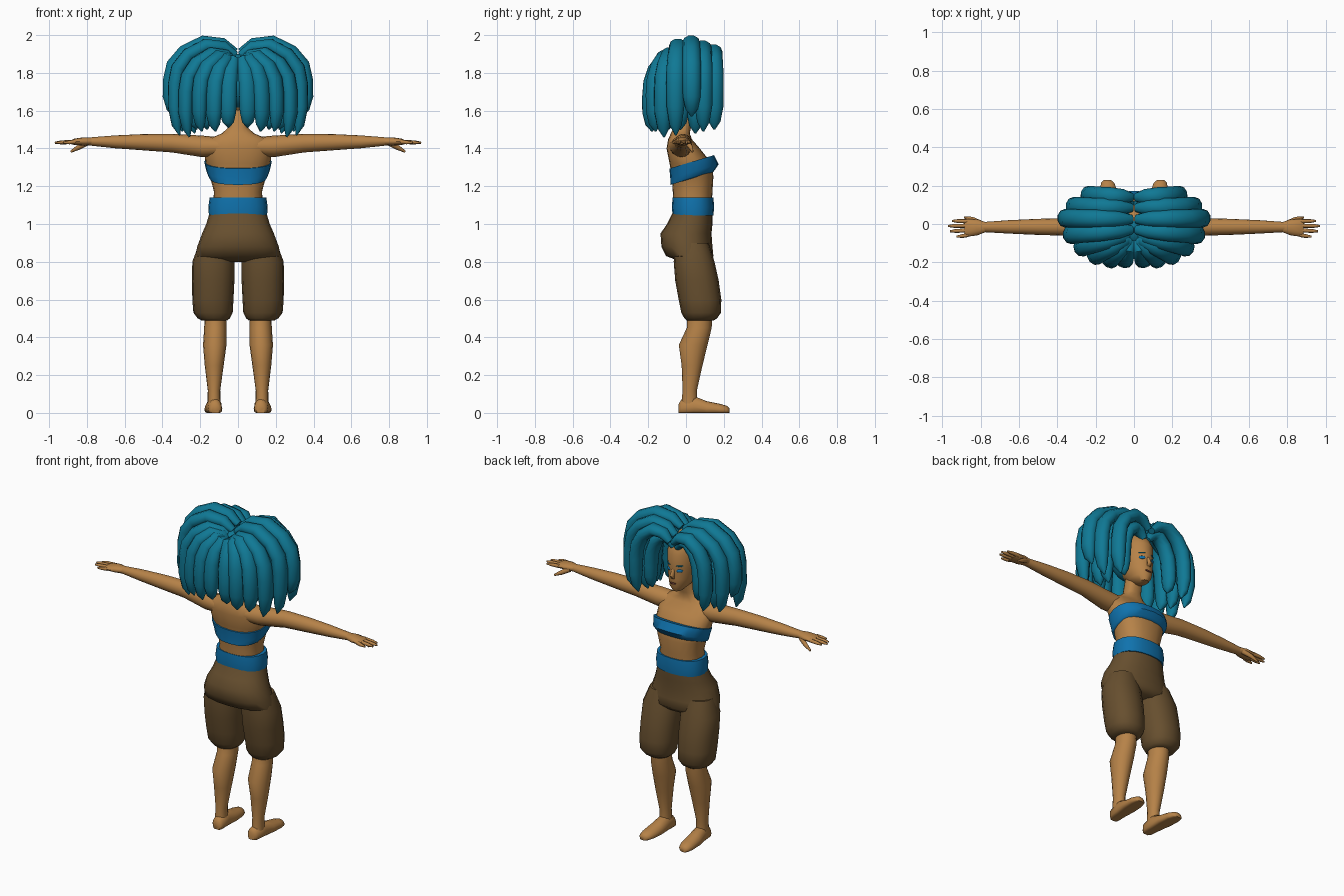
import bpy
import bmesh
import math
from mathutils import Vector

if "Cube" in bpy.data.objects:
    bpy.data.objects.remove(bpy.data.objects["Cube"], do_unlink=True)


def make_material(name, color):
    mat = bpy.data.materials.new(name)
    mat.use_nodes = True
    mat.diffuse_color = (*color, 1)
    mat.node_tree.nodes["Principled BSDF"].inputs["Base Color"].default_value = (*color, 1)
    return mat


skin = make_material("warm_skin", (0.47, 0.225, 0.065))
hair = make_material("teal_hair", (0.005, 0.19, 0.30))
cloth = make_material("blue_cloth", (0.005, 0.17, 0.42))
brown = make_material("brown_fabric", (0.135, 0.078, 0.028))
lips = make_material("dark_lips", (0.10, 0.03, 0.02))


def finish(name, bm, mat, mirror=False, angle=55):
    """Turn a bmesh into a smooth shaded object, mirrored over x if wanted."""
    bmesh.ops.recalc_face_normals(bm, faces=bm.faces)
    mesh = bpy.data.meshes.new(name)
    bm.to_mesh(mesh)
    bm.free()
    mesh.materials.append(mat)
    obj = bpy.data.objects.new(name, mesh)
    bpy.context.collection.objects.link(obj)
    bpy.ops.object.select_all(action="DESELECT")
    obj.select_set(True)
    bpy.context.view_layer.objects.active = obj
    bpy.ops.object.shade_smooth_by_angle(angle=math.radians(angle))
    if mirror:
        modifier = obj.modifiers.new("Mirror", "MIRROR")
        modifier.use_mirror_merge = False
    return obj


def tube(name, rings, mat, side, axis=None, mirror=False, sides=16,
         power=1.0, slope=0.0, floor=None):
    """Skin elliptical rings (x, y, z, side radius, other radius)."""
    bm = bmesh.new()
    loops = []
    centres = [Vector(r[:3]) for r in rings]
    for i, ring in enumerate(rings):
        before = centres[max(i - 1, 0)]
        after = centres[min(i + 1, len(rings) - 1)]
        along = Vector(axis) if axis else (after - before).normalized()
        u = Vector(side)
        u = (u - along * u.dot(along)).normalized()
        v = along.cross(u)
        loop = []
        for k in range(sides):
            a = math.tau * k / sides
            c, s = math.cos(a), math.sin(a)
            c = math.copysign(abs(c) ** power, c)
            s = math.copysign(abs(s) ** power, s)
            p = centres[i] + u * c * ring[3] + v * s * ring[4]
            p.z += slope * p.y
            if floor is not None:
                p.z = max(p.z, floor)
            loop.append(bm.verts.new(p))
        loops.append(loop)
    for low, high in zip(loops, loops[1:]):
        for k in range(sides):
            j = (k + 1) % sides
            bm.faces.new((low[k], low[j], high[j], high[k]))
    bm.faces.new(loops[0])
    bm.faces.new(loops[-1])
    return finish(name, bm, mat, mirror)


X, Y, Z = (1, 0, 0), (0, 1, 0), (0, 0, 1)


def upright(name, profile, mat, **options):
    """Centred body part from rows of (z, y centre, x radius, y radius)."""
    rings = [(0, y, z, rx, ry) for z, y, rx, ry in profile]
    return tube(name, rings, mat, X, axis=Z, sides=20, **options)


def plate(name, mat, centre, size, turn=0.0, mirror=False):
    """Thin oval laid on the face."""
    bm = bmesh.new()
    bmesh.ops.create_uvsphere(bm, u_segments=12, v_segments=8, radius=1)
    c, s = math.cos(turn), math.sin(turn)
    for v in bm.verts:
        x, y, z = (a * b for a, b in zip(v.co, size))
        v.co = Vector((x * c + y * s, y * c - x * s, z)) + Vector(centre)
    finish(name, bm, mat, mirror)


# Torso, neck and head
upright("torso", [
    (1.08, .035, .135, .10), (1.17, .035, .127, .105), (1.25, .035, .148, .11),
    (1.32, .025, .172, .112), (1.40, -.015, .178, .088), (1.45, -.032, .155, .062),
    (1.48, -.03, .085, .05), (1.51, -.02, .052, .046), (1.61, 0, .046, .046)],
    skin, power=.85)
upright("head", [
    (1.55, .075, .028, .04), (1.58, .05, .056, .08), (1.63, .03, .075, .10),
    (1.70, .015, .085, .115), (1.78, .01, .09, .118), (1.85, 0, .07, .095),
    (1.89, 0, .03, .04)], skin)

# Facial features
tube("nose", [(0, .12, 1.70, .008, .006), (0, .138, 1.655, .014, .014),
              (0, .13, 1.635, .012, .006)], skin, X, axis=Z, sides=8)
plate("eye", cloth, (.037, .116, 1.685), (.019, .006, .010), turn=.6, mirror=True)
plate("eyebrow", hair, (.038, .115, 1.716), (.022, .006, .004), turn=.6, mirror=True)
plate("mouth", lips, (0, .128, 1.603), (.022, .006, .006))

# Chest wrap, sash and hips
upright("chest_wrap", [
    (1.232, .03, .148, .113), (1.24, .035, .156, .118), (1.265, .045, .167, .128),
    (1.32, .03, .179, .118)], cloth, power=.85, slope=.3)
upright("waist_sash", [
    (1.045, .037, .154, .108), (1.09, .037, .157, .112), (1.14, .037, .15, .108)],
    cloth, power=.85)
upright("shorts_hips", [
    (1.06, .035, .15, .105), (1.0, .02, .168, .12), (.95, .0, .19, .135),
    (.88, .005, .216, .135), (.83, .02, .225, .125), (.80, .045, .16, .07)],
    brown, power=.9)

# Legs
tube("shorts_leg", [
    (.12, .03, .90, .085, .09), (.13, .043, .80, .112, .108),
    (.131, .058, .70, .112, .115), (.133, .074, .60, .109, .113),
    (.132, .08, .53, .104, .105), (.128, .078, .50, .085, .086),
    (.125, .075, .488, .065, .07)], brown, X, axis=Z, mirror=True, power=.9)
tube("lower_leg", [
    (.12, .075, .54, .056, .065), (.12, .07, .45, .059, .066),
    (.123, .038, .36, .062, .076), (.126, .032, .25, .05, .055),
    (.127, .02, .12, .033, .038), (.127, .018, .05, .034, .042)],
    skin, X, axis=Z, mirror=True)
foot = [(-.04, .12, .022, .045), (-.025, .122, .036, .07), (.04, .126, .04, .09),
        (.11, .13, .047, .062), (.18, .134, .044, .048), (.215, .137, .034, .038),
        (.23, .139, .018, .026)]
tube("foot", [(x, y, h * .35, w, h * .65) for y, x, w, h in foot],
     skin, X, axis=Y, mirror=True, floor=0)

# Arms and hands
tube("arm", [
    (.10, -.03, 1.41, .06, .05), (.19, -.025, 1.411, .056, .057),
    (.35, -.015, 1.428, .046, .049), (.50, -.015, 1.433, .042, .043),
    (.65, -.015, 1.435, .035, .034), (.79, -.016, 1.437, .026, .021)],
    skin, Y, axis=X, mirror=True)
tube("palm", [
    (.77, -.016, 1.437, .025, .021), (.82, -.018, 1.437, .042, .022),
    (.87, -.02, 1.435, .046, .016), (.885, -.02, 1.433, .043, .01)],
    skin, Y, axis=X, mirror=True, sides=12)
for finger, y, tip in [("index", .014, .95), ("middle", -.009, .97),
                       ("ring", -.033, .96), ("little", -.057, .925)]:
    tube(finger + "_finger", [
        (.865, y, 1.435, .011, .012), (tip - .03, y * 1.1, 1.432, .010, .010),
        (tip, y * 1.15, 1.43, .005, .005)], skin, Y, mirror=True, sides=8)
tube("thumb", [
    (.80, .005, 1.43, .014, .016), (.845, .026, 1.405, .012, .013),
    (.885, .034, 1.383, .005, .006)], skin, Y, mirror=True, sides=8)

# Hair cap under the locks
bm = bmesh.new()
bmesh.ops.create_uvsphere(bm, u_segments=20, v_segments=12, radius=1)
for v in bm.verts:
    v.co = Vector((v.co.x * .115, v.co.y * .12 - .025, v.co.z * .145 + 1.755))
finish("hair_cap", bm, hair)


def lock(name, root_y, top, out_x, out_y, tip):
    """Thick lock arching from the parting and hanging down to a point."""
    drop = top - .2
    path = [(0, top - .05, .5), (.2, top - .008, .85), (.5, top, 1), (.8, top - .05, 1),
            (.97, top - .12, 1.05), (1.02, drop, 1.05),
            (1.03, drop + (tip - drop) * .45, 1), (1.0, drop + (tip - drop) * .8, .7),
            (.95, tip, .1)]
    rings = [(.012 + (out_x - .012) * f, root_y + (out_y - root_y) * f, z,
              .047 * w, .038 * w) for f, z, w in path]
    side = Vector((root_y - out_y, out_x, 0))
    tube(name, rings, hair, side, mirror=True, sides=10)


# Locks from the forehead round to the nape, then an inner layer
outer = [(.14, 1.915, .235, .15, 1.50), (.085, 1.935, .31, .092, 1.49),
         (.025, 1.962, .352, .03, 1.57), (-.03, 1.945, .325, -.055, 1.47),
         (-.05, 1.90, .27, -.12, 1.46), (-.06, 1.885, .20, -.165, 1.49),
         (-.06, 1.87, .125, -.185, 1.49), (-.06, 1.86, .052, -.187, 1.51)]
inner = [(.10, 1.87, .165, .105, 1.53), (.04, 1.88, .24, .05, 1.48),
         (-.01, 1.87, .23, -.03, 1.50), (-.03, 1.85, .17, -.095, 1.50)]
for number, spec in enumerate(outer):
    lock(f"outer_lock_{number}", *spec)
for number, spec in enumerate(inner):
    lock(f"inner_lock_{number}", *spec)
